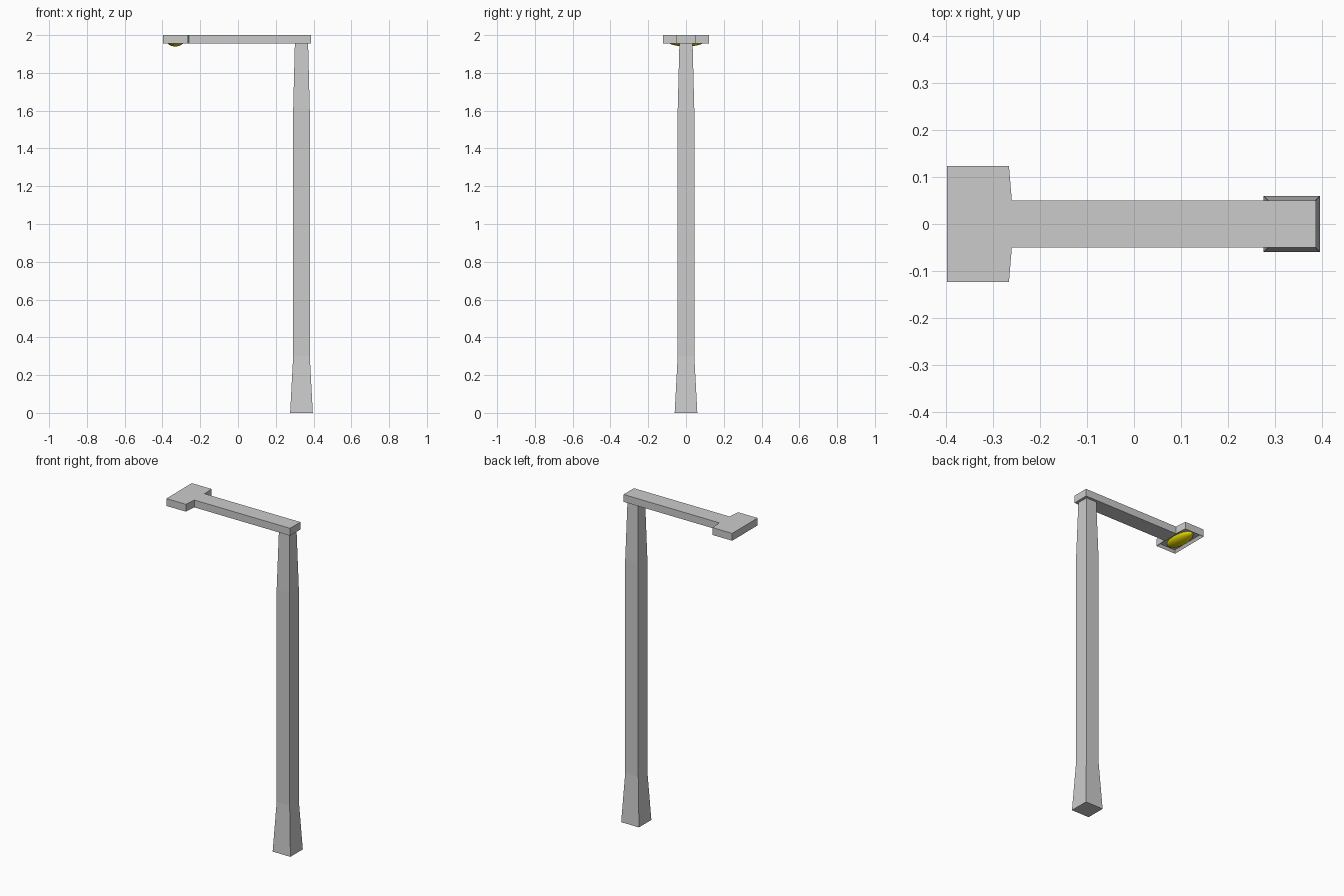
import bpy, bmesh
from mathutils import Matrix, Vector

if "Cube" in bpy.data.objects:
    bpy.data.objects.remove(bpy.data.objects["Cube"])


def finish(bm, name):
    bmesh.ops.recalc_face_normals(bm, faces=bm.faces)
    mesh = bpy.data.meshes.new(name)
    bm.to_mesh(mesh)
    bm.free()
    obj = bpy.data.objects.new(name, mesh)
    bpy.context.collection.objects.link(obj)
    return obj


def loft(bm, rings):
    """Skin a list of four-point rings and cap both ends."""
    loops = [[bm.verts.new(p) for p in ring] for ring in rings]
    for a, b in zip(loops, loops[1:]):
        for i in range(4):
            j = (i + 1) % 4
            bm.faces.new((a[i], a[j], b[j], b[i]))
    bm.faces.new(loops[0][::-1])
    bm.faces.new(loops[-1])


# Square post with flared foot and tapered neck: (height, half width)
POST_X = 0.336
bm = bmesh.new()
loft(bm, [[(POST_X + sx * h, sy * h, z) for sx, sy in ((-1, -1), (1, -1), (1, 1), (-1, 1))]
          for z, h in ((0, 0.06), (0.3, 0.044), (1.6, 0.044), (1.956, 0.035))])
finish(bm, "post")

# Flat arm widening into the lamp head: (x, half depth)
Z0, Z1 = 1.955, 2.0
bm = bmesh.new()
loft(bm, [[(x, -h, Z0), (x, h, Z0), (x, h, Z1), (x, -h, Z1)]
          for x, h in ((-0.398, 0.123), (-0.266, 0.123), (-0.26, 0.05), (0.387, 0.05))])
bmesh.ops.recalc_face_normals(bm, faces=bm.faces)

# Recess in the underside of the head
under = [f for f in bm.faces if f.normal.z < -0.9 and f.calc_center_median().x < -0.3]
bmesh.ops.inset_region(bm, faces=under, thickness=0.014)
bmesh.ops.translate(bm, vec=Vector((0, 0, 0.016)),
                    verts=list({v for f in under for v in f.verts}))
finish(bm, "arm_and_head")

# Oval bulb seated in the recess
bm = bmesh.new()
bmesh.ops.create_uvsphere(bm, u_segments=24, v_segments=12, radius=1.0)
bmesh.ops.transform(bm, verts=bm.verts,
                    matrix=Matrix.Translation((-0.332, 0, 1.969)) @ Matrix.Diagonal((0.046, 0.1, 0.029, 1)))
for f in bm.faces:
    f.smooth = True
bulb = finish(bm, "bulb")
mat = bpy.data.materials.new("yellow_glass")
mat.diffuse_color = (0.8, 0.7, 0.0, 1)
mat.use_nodes = True
mat.node_tree.nodes["Principled BSDF"].inputs["Base Color"].default_value = mat.diffuse_color
bulb.data.materials.append(mat)
